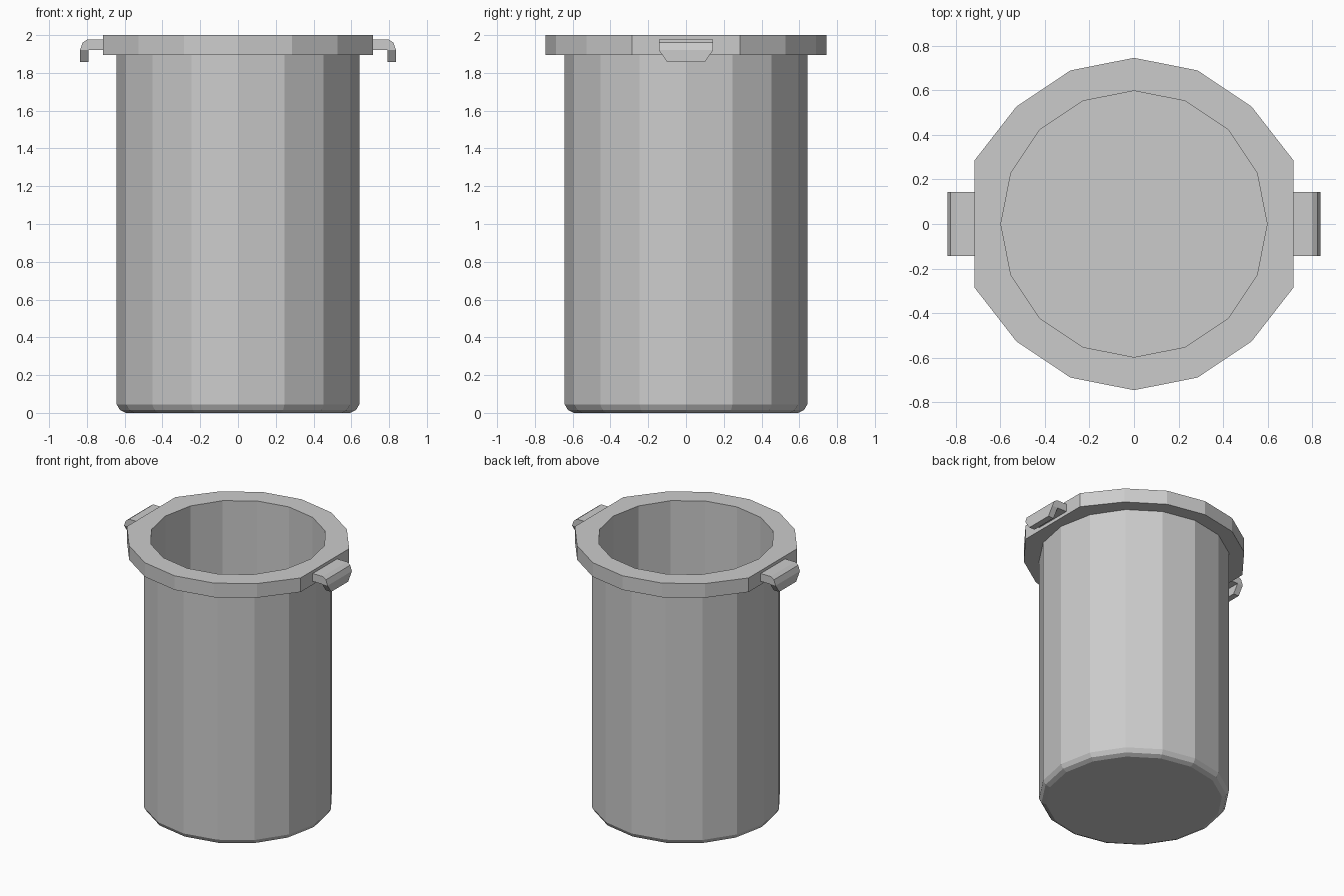
import bpy, bmesh
from math import sin, cos, tau

SIDES = 16

cube = bpy.data.objects.get("Cube")
if cube:
    bpy.data.objects.remove(cube, do_unlink=True)

# Single grey material
grey = bpy.data.materials.new("plain_grey")
grey.use_nodes = True
colour = (0.6, 0.6, 0.6, 1)
grey.diffuse_color = colour
grey.node_tree.nodes["Principled BSDF"].inputs["Base Color"].default_value = colour


def finish(name, bm):
    bmesh.ops.recalc_face_normals(bm, faces=bm.faces)
    mesh = bpy.data.meshes.new(name)
    bm.to_mesh(mesh)
    bm.free()
    mesh.materials.append(grey)
    obj = bpy.data.objects.new(name, mesh)
    bpy.context.collection.objects.link(obj)
    return obj


def ring(bm, radius, z):
    return [bm.verts.new((radius * cos(i * tau / SIDES), radius * sin(i * tau / SIDES), z))
            for i in range(SIDES)]


def bridge(bm, a, b):
    n = len(a)
    for i in range(n):
        j = (i + 1) % n
        bm.faces.new((a[i], a[j], b[j], b[i]))


# Bin: chamfered foot, outer wall, flat-sided rim, inner wall and floor
bm = bmesh.new()
profile = [(0.595, 0), (0.625, 0.015), (0.642, 0.045), (0.642, 1.895),
           (0.745, 1.895), (0.745, 2), (0.597, 2), (0.597, 0.045)]
rings = [ring(bm, r, z) for r, z in profile]
for lower, upper in zip(rings, rings[1:]):
    bridge(bm, lower, upper)
bm.faces.new(rings[0])
bm.faces.new(rings[-1])

# Flatten the rim where the handles attach
FLAT = 0.715
for loop in rings[4:6]:
    for v in loop:
        if abs(v.co.x) > 0.6:
            v.co.x = FLAT if v.co.x > 0 else -FLAT
finish("bin_body", bm)


# Handles: hooked arm with a tapered grip lip
def handle(name, side):
    bm = bmesh.new()
    arm = [(FLAT, 1.978), (0.797, 1.978), (0.823, 1.96), (0.837, 1.92),
           (0.837, 1.858), (0.792, 1.858), (0.792, 1.92), (FLAT, 1.92)]
    ends = []
    for s in (-1, 1):
        ends.append([bm.verts.new((side * x, s * (0.1 if z < 1.9 else 0.143), z))
                     for x, z in arm])
    bridge(bm, *ends)
    for e in ends:
        # arm and lip side faces meet along the taper line
        bm.faces.new((e[0], e[1], e[2], e[3], e[6], e[7]))
        bm.faces.new((e[3], e[4], e[5], e[6]))
    finish(name, bm)


handle("left_handle", 1)
handle("right_handle", -1)
